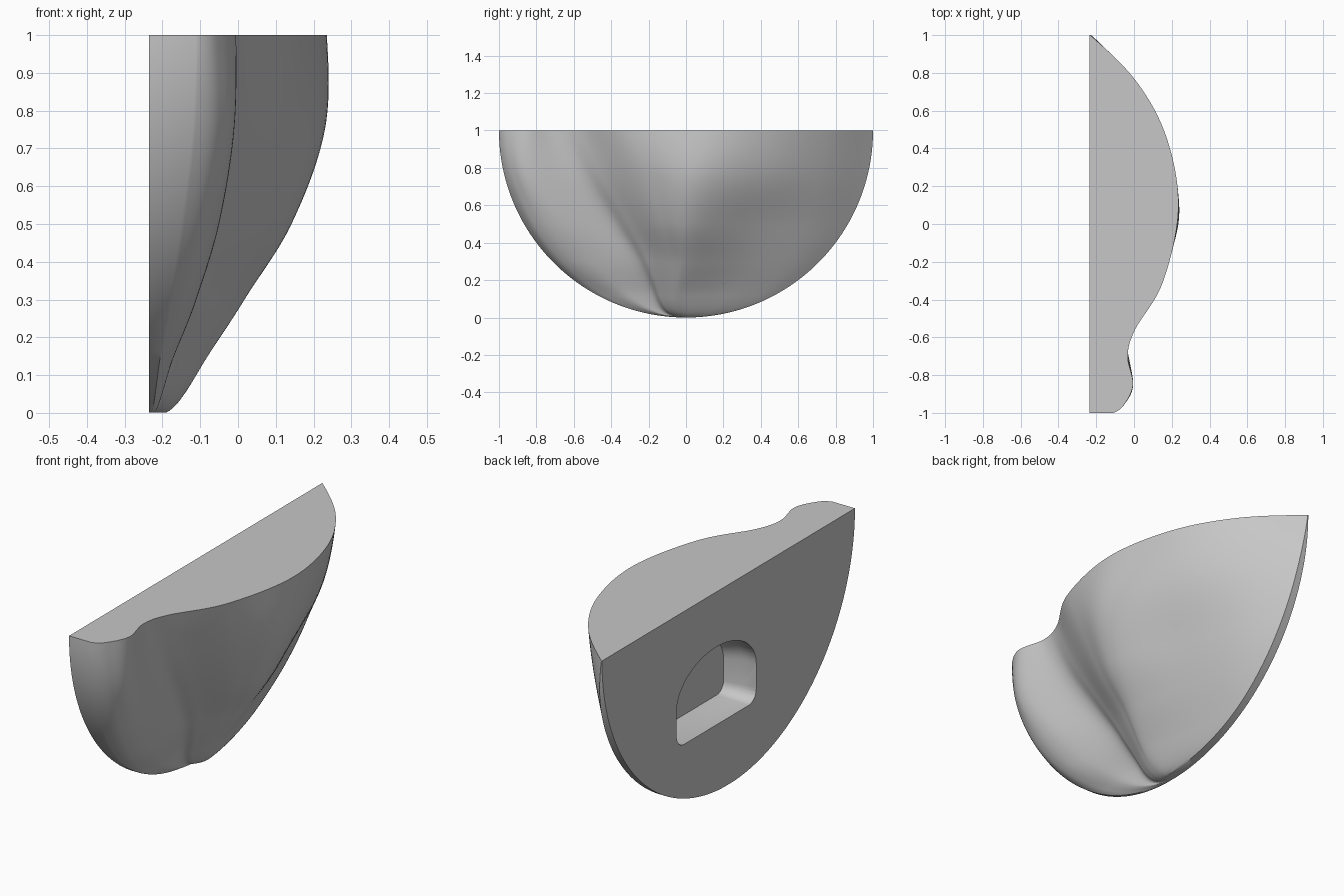
import bpy
import bmesh
import math
from mathutils import Vector

default_cube = bpy.data.objects.get("Cube")
if default_cube:
    bpy.data.objects.remove(default_cube, do_unlink=True)

BACK = -0.235        # plane of the flat back
ROWS, STEPS = 60, 10

# Cross-sections: height, then y and x from the front rim over the lip,
# groove and belly to the rear rim. The y values scale with the chord.
SECTIONS = [
    (1, [-1, -.96, -.85, -.7, -.56, -.31, .08, .45, .75, 1],
     [-.11, -.055, -.005, -.033, .005, .152, .235, .175, .016, -.232]),
    (.75, [-.968, -.92, -.82, -.58, -.44, -.2, .06, .42, .72, .968],
     [-.12, -.05, -.01, -.045, .005, .15, .23, .135, -.01, -.205]),
    (.5, [-.866, -.81, -.68, -.42, -.3, -.13, .04, .36, .66, .866],
     [-.15, -.08, -.05, -.085, -.03, .09, .14, .035, -.075, -.195]),
    (.3, [-.714, -.66, -.54, -.29, -.2, -.08, .03, .33, .57, .714],
     [-.18, -.13, -.11, -.125, -.08, -.01, .015, -.06, -.13, -.195]),
    (.12, [-.475, -.43, -.33, -.19, -.14, -.07, 0, .22, .38, .475],
     [-.21, -.195, -.18, -.185, -.15, -.11, -.1, -.135, -.17, -.198]),
    (0, [-1, -.9, -.74, -.58, -.45, -.25, .12, .5, .78, 1],
     [-.23, -.228, -.225, -.222, -.215, -.21, -.2, -.195, -.19, -.19]),
]


def hermite(knots, values, t):
    """Smooth curve through the values at the given knots."""
    last = len(knots) - 1
    i = 0
    while i < last - 1 and t > knots[i + 1]:
        i += 1

    def slope(k):
        a, b = max(k - 1, 0), min(k + 1, last)
        chord = (values[b] - values[a]) / (knots[b] - knots[a])
        if k == 0:
            return (3 * chord - slope(1)) / 2
        if k == last:
            return (3 * chord - slope(last - 1)) / 2
        return chord

    h = knots[i + 1] - knots[i]
    s = (t - knots[i]) / h
    return (values[i] * (1 + 2 * s) * (1 - s) ** 2 + slope(i) * h * s * (1 - s) ** 2
            + values[i + 1] * s * s * (3 - 2 * s) + slope(i + 1) * h * s * s * (s - 1))


def loft(name, loops, material):
    """Skin closed loops of equal length and cap both ends."""
    bm = bmesh.new()
    rings = [[bm.verts.new(p) for p in loop] for loop in loops]
    count = len(loops[0])
    for a, b in zip(rings, rings[1:]):
        for i in range(count):
            j = (i + 1) % count
            bm.faces.new((a[i], a[j], b[j], b[i]))
    bm.faces.new(rings[0])
    bm.faces.new(rings[-1])
    bmesh.ops.recalc_face_normals(bm, faces=bm.faces)
    mesh = bpy.data.meshes.new(name)
    bm.to_mesh(mesh)
    bm.free()
    mesh.materials.append(material)
    obj = bpy.data.objects.new(name, mesh)
    bpy.context.collection.objects.link(obj)
    return obj


grey = bpy.data.materials.new("plain grey")
grey.use_nodes = True
colour = (0.57, 0.57, 0.57, 1)
grey.diffuse_color = colour
grey.node_tree.nodes["Principled BSDF"].inputs["Base Color"].default_value = colour

# Shell: one loop per height, following the half-disc outline
angles = [math.asin(1 - z) for z, ys, xs in SECTIONS]
spans = [[y / ys[-1] for y in ys] for z, ys, xs in SECTIONS]
depths = [xs for z, ys, xs in SECTIONS]
points = len(depths[0])
loops = []
for row in range(ROWS + 1):
    t = math.radians(88) * row / ROWS
    half, z = math.cos(t), 1 - math.sin(t)
    us = [hermite(angles, [s[k] for s in spans], t) for k in range(points)]
    xs = [hermite(angles, [d[k] for d in depths], t) for k in range(points)]
    loop = [Vector((BACK, -half, z))]
    for n in range((points - 1) * STEPS + 1):
        k = n / STEPS
        x = max(hermite(range(points), xs, k), BACK + 0.002)
        loop.append(Vector((x, half * hermite(range(points), us, k), z)))
    loop.append(Vector((BACK, half, z)))
    loops.append(loop)
shell = loft("shell", loops, grey)

# Pocket in the back: arched top, flat bottom with rounded corners
MIDDLE, HALF, BOTTOM, SPRING, RISE, ROUND = .095, .315, .335, .52, .205, .06
outline = []
for i in range(25):
    a = math.pi * i / 24
    outline.append((MIDDLE + HALF * math.cos(a), SPRING + RISE * math.sin(a)))
for side, start in ((-1, math.pi), (1, 1.5 * math.pi)):
    for i in range(7):
        a = start + math.pi / 2 * i / 6
        outline.append((MIDDLE + side * (HALF - ROUND) + ROUND * math.cos(a),
                        BOTTOM + ROUND + ROUND * math.sin(a)))


def pocket_ring(x, scale):
    return [(x, MIDDLE + (y - MIDDLE) * scale, SPRING + (z - SPRING) * scale)
            for y, z in outline]


cutter = loft("pocket_cutter", [pocket_ring(BACK - .1, 1), pocket_ring(BACK + .08, 1),
                                pocket_ring(BACK + .155, .88)], grey)
cutter.hide_render = True
bpy.context.view_layer.objects.active = shell
shell.select_set(True)
cut = shell.modifiers.new("pocket", 'BOOLEAN')
cut.operation = 'DIFFERENCE'
cut.solver = 'EXACT'
cut.object = cutter
bpy.ops.object.modifier_apply(modifier=cut.name)
bpy.data.objects.remove(cutter, do_unlink=True)
bpy.ops.object.shade_smooth_by_angle(angle=math.radians(35))
